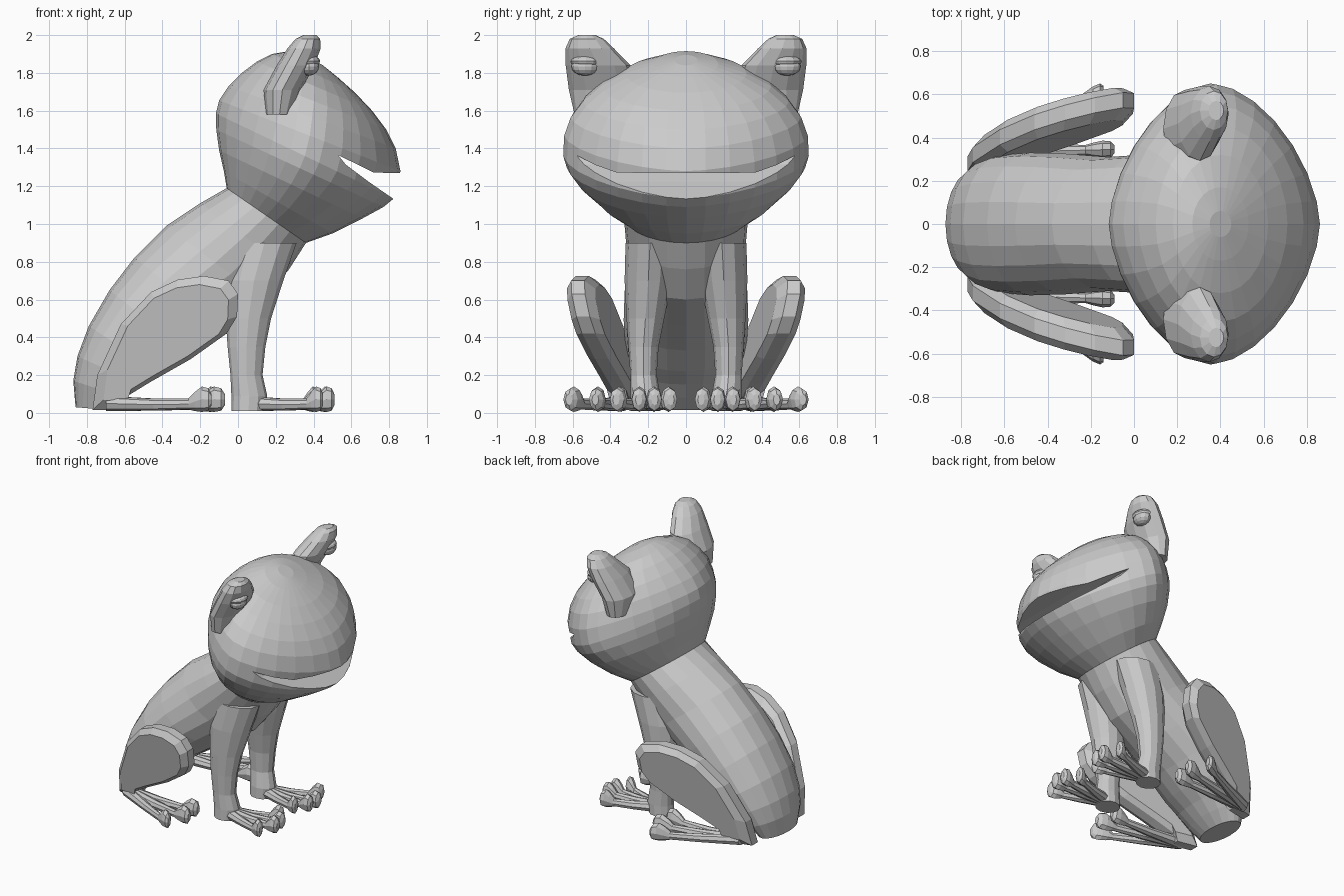
import bpy, bmesh, math

if "Cube" in bpy.data.objects:
    bpy.data.objects.remove(bpy.data.objects["Cube"])


def finish(name, bm):
    bmesh.ops.recalc_face_normals(bm, faces=bm.faces)
    me = bpy.data.meshes.new(name)
    bm.to_mesh(me)
    bm.free()
    ob = bpy.data.objects.new(name, me)
    bpy.context.collection.objects.link(ob)
    return ob


def skin(name, loops):
    """Bridge equal-length loops of points and cap both ends."""
    bm = bmesh.new()
    rows = [[bm.verts.new(p) for p in lp] for lp in loops]
    n = len(rows[0])
    for a, b in zip(rows, rows[1:]):
        for i in range(n):
            j = (i + 1) % n
            bm.faces.new((a[i], a[j], b[j], b[i]))
    bm.faces.new(rows[0])
    bm.faces.new(rows[-1])
    return finish(name, bm)


def ring(bx, bz, fx, fz, w, yc=0.0, n=20, power=1.0):
    """Oval through a back and a front point in the side plane, half width w."""
    pts = []
    for i in range(n):
        a = 2 * math.pi * i / n
        c, s = math.cos(a), math.sin(a)
        c = math.copysign(abs(c) ** power, c)
        s = math.copysign(abs(s) ** power, s)
        t = (1 + c) / 2
        pts.append((bx + (fx - bx) * t, yc + w * s, bz + (fz - bz) * t))
    return pts


def column(name, rows, n):
    """Upright limb: rows of centre x, half x, centre y, half y, z."""
    return skin(name, [ring(cx - hx, z, cx + hx, z, hy, cy, n) for cx, hx, cy, hy, z in rows])


# Head: tilted ovals from neck to crown
head_rows = [
    (-.06, 1.19, .36, .90, .33, 1.0),
    (-.075, 1.28, .50, .95, .45, 1.08),
    (-.10, 1.39, .66, 1.03, .565, 1.15),
    (-.115, 1.50, .77, 1.09, .63, 1.2),
    (-.117, 1.585, .825, 1.135, .65, 1.22),
    (-.10, 1.655, .86, 1.28, .645, 1.22),
    (-.05, 1.73, .835, 1.40, .61, 1.18),
    (.02, 1.80, .785, 1.50, .545, 1.12),
    (.10, 1.86, .71, 1.60, .45, 1.05),
    (.18, 1.90, .62, 1.695, .32, 1.0),
    (.27, 1.915, .53, 1.775, .17, 1.0),
    (.35, 1.895, .45, 1.84, .06, 1.0),
]
head = skin("head", [ring(*r[:5], n=28, power=r[5]) for r in head_rows])

# Mouth: a wedge cut out across the head
wedge = [(.53, 1.365), (.72, 1.272), (1, 1.268), (1, 1.01), (.69, 1.225), (.57, 1.315)]
cutter = skin("mouth_cutter", [[(x, y, z) for x, z in wedge] for y in (-.8, .8)])
cutter.hide_render = True
mod = head.modifiers.new("mouth", 'BOOLEAN')
mod.operation = 'DIFFERENCE'
mod.solver = 'EXACT'
mod.object = cutter
bpy.context.view_layer.update()
dg = bpy.context.evaluated_depsgraph_get()
cut = bpy.data.meshes.new_from_object(head.evaluated_get(dg))
head.modifiers.clear()
head.data = cut
bpy.data.objects.remove(cutter)

# Body: ovals from neck down to the rump
body_rows = [
    (-.06, 1.19, .36, .90, .33),
    (-.20, 1.11, .27, .76, .32),
    (-.38, .99, .14, .60, .31),
    (-.55, .82, -.08, .46, .325),
    (-.68, .65, -.28, .33, .33),
    (-.79, .46, -.42, .22, .32),
    (-.85, .30, -.52, .15, .29),
    (-.872, .17, -.60, .08, .25),
    (-.86, .03, -.68, .015, .19),
]
skin("body", [ring(*r) for r in body_rows])


def ball(name, loc, size):
    bm = bmesh.new()
    bmesh.ops.create_uvsphere(bm, u_segments=12, v_segments=8, radius=1)
    for v in bm.verts:
        v.co = [l + c * s for l, c, s in zip(loc, v.co, size)]
    return finish(name, bm)


def toe(name, x0, y0, x1, y1):
    """Tapered toe with a bulb at the tip: (fraction, z low, z high, half width)."""
    rows = [(0, .01, .09, .05), (.45, .012, .075, .034), (.78, .018, .075, .024),
            (.84, .01, .11, .034), (.91, .005, .14, .042), (.97, .012, .13, .038),
            (1, .04, .10, .018)]
    return skin(name, [ring(x0 + (x1 - x0) * t, a, x0 + (x1 - x0) * t, b, w,
                            y0 + (y1 - y0) * t, 8) for t, a, b, w in rows])


thigh = [(-.77, .015), (-.745, .2), (-.62, .47), (-.46, .64), (-.32, .705), (-.18, .725),
         (-.05, .70), (0, .63), (-.005, .51), (-.06, .42), (-.25, .285), (-.47, .16),
         (-.60, .08), (-.62, .015)]


def slab(scale, offset, s):
    """Thigh outline shrunk about its middle, laid on a plane leaning outward."""
    cx, cz = -.36, .40
    out = []
    for x, z in thigh:
        x, z = cx + (x - cx) * scale, cz + (z - cz) * scale
        out.append((x, s * (.29 + .22 * (x + .7) + .2 * z + offset), z))
    return out


for side, s in (("left", 1), ("right", -1)):
    # Eye mound, eyeball and lid
    column(side + "_eye_mound", [
        (.22, .07, s * .50, .09, 1.58), (.235, .10, s * .44, .18, 1.71),
        (.305, .10, s * .465, .172, 1.84), (.35, .088, s * .51, .128, 1.93),
        (.37, .065, s * .525, .09, 1.98), (.38, .035, s * .525, .045, 2.0)], 12)
    ball(side + "_eyeball", (.375, s * .535, 1.835), (.055, .072, .05))
    ball(side + "_eyelid", (.365, s * .53, 1.862), (.07, .082, .035))

    # Front leg
    column(side + "_front_leg", [
        (.14, .17, s * .19, .13, .90), (.085, .155, s * .20, .125, .70),
        (.055, .12, s * .215, .10, .50), (.045, .10, s * .225, .08, .35),
        (.045, .085, s * .225, .07, .20), (.06, .095, s * .215, .08, .09),
        (.055, .09, s * .215, .08, .01)], 12)

    # Front toes
    for i, (x, y) in enumerate([(.43, .08), (.50, .165), (.51, .25), (.45, .37)]):
        toe(f"{side}_front_toe_{i + 1}", .05, s * .215, x, s * y)

    # Folded hind leg
    skin(side + "_hind_leg", [slab(.86, -.075, s), slab(1, -.035, s),
                              slab(1, .035, s), slab(.86, .075, s)])

    # Hind toes
    for i, (x, y) in enumerate([(-.09, .345), (-.07, .48), (-.14, .62)]):
        toe(f"{side}_hind_toe_{i + 1}", -.70, s * .33, x, s * y)
